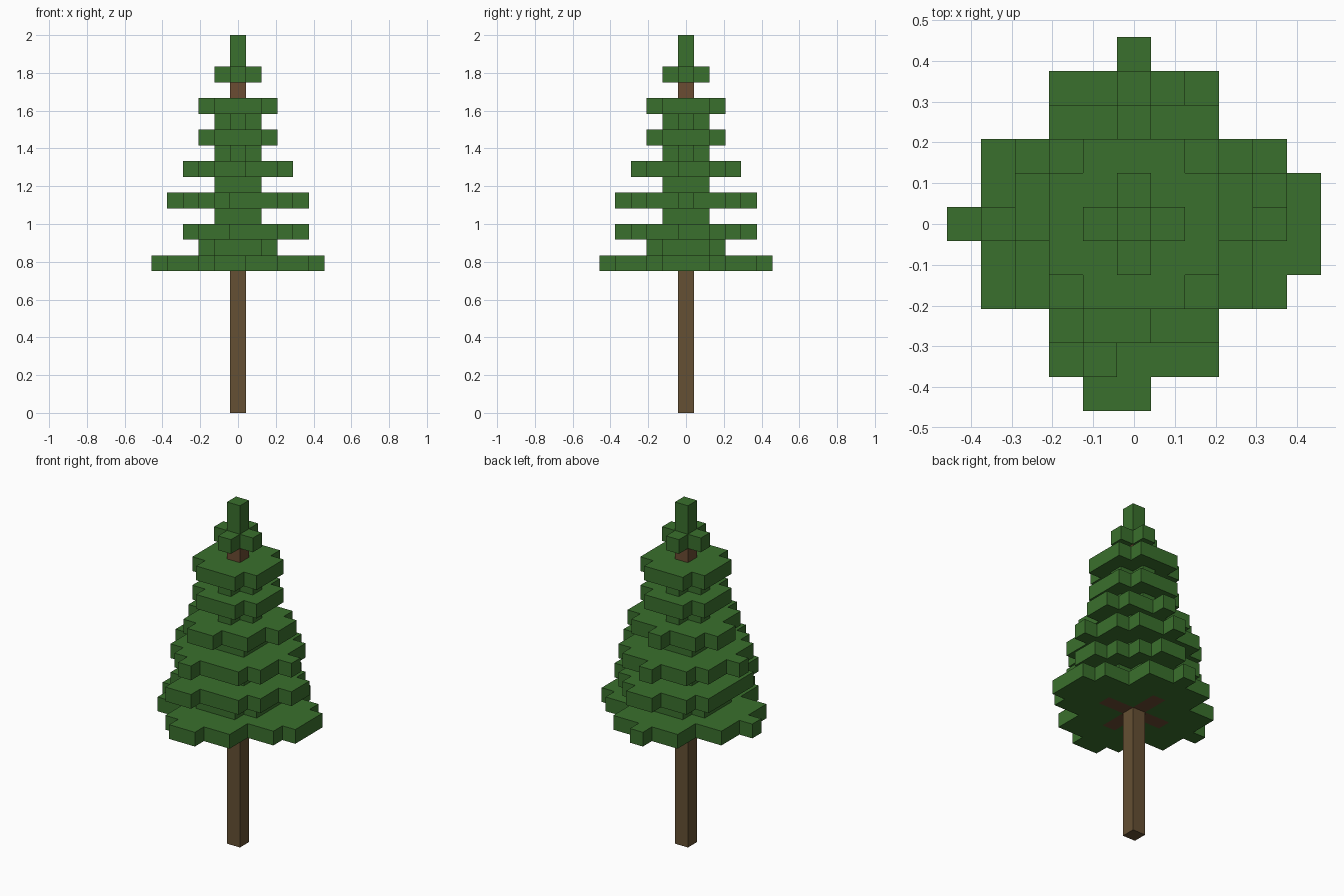
import bpy
import bmesh
from mathutils import Vector

if "Cube" in bpy.data.objects:
    bpy.data.objects.remove(bpy.data.objects["Cube"], do_unlink=True)

CELL = 2 / 24


def material(name, rgb):
    m = bpy.data.materials.new(name)
    m.use_nodes = True
    colour = (*rgb, 1)
    m.diffuse_color = colour
    bsdf = m.node_tree.nodes["Principled BSDF"]
    bsdf.inputs["Base Color"].default_value = colour
    bsdf.inputs["Roughness"].default_value = 0.9
    return m


leaf = material("leaf green", (0.042, 0.16, 0.026))
bark = material("bark brown", (0.13, 0.08, 0.033))
wood = material("branch brown", (0.145, 0.072, 0.032))


def blocks(layer, *rects):
    """Grid cells covered by rectangles (x0, x1, y0, y1) on one layer."""
    return {(x, y, layer) for x0, x1, y0, y1 in rects
            for x in range(x0, x1 + 1) for y in range(y0, y1 + 1)}


SQUARE = ((-1, 1, -1, 1),)
PLUS = ((-1, 1, 0, 0), (0, 0, -1, 1))
ROUND = ((-2, 2, -1, 1), (-1, 1, -2, 2))
WIDE = ((-3, 3, -2, 2), (-2, 2, -3, 3))

# Foliage tiers, from the lowest skirt to the tip
tiers = {
    9: ((-4, 4, -2, 2), (-2, 2, -4, 4), (-5, 5, 0, 0), (5, 5, -1, 1),
        (0, 0, 5, 5), (-1, 0, -5, -5)),
    10: ROUND,
    11: WIDE + ((4, 4, 0, 1), (0, 1, 4, 4), (-2, -1, -4, -4)),
    12: SQUARE,
    13: WIDE + ((-4, 4, 0, 0), (0, 0, 4, 4), (-1, -1, -4, -4)),
    14: SQUARE,
    15: ((-2, 2, -2, 2), (-3, 3, 0, 1), (0, 0, 3, 3), (-1, 0, -3, -3)),
    16: PLUS,
    17: ROUND,
    18: PLUS,
    19: ROUND,
    21: PLUS,
    22: ((0, 0, 0, 0),),
    23: ((0, 0, 0, 0),),
}

# Wood: bare trunk, its core inside the crown, and crossed low branches
trunk = {(0, 0, k) for k in range(9)}
core = {(0, 0, k) for k in range(9, 21)}
branches = blocks(9, (-2, 2, 0, 0), (0, 0, -2, 2)) - core
parts = [("trunk", trunk, bark), ("trunk_core", core, wood),
         ("low_branches", branches, wood)]
timber = trunk | core | branches
for k, rects in tiers.items():
    parts.append((f"foliage_tier_{k - 8}", blocks(k, *rects) - timber, leaf))
solid = set().union(*(cells for _, cells, _ in parts))


def build(name, cells, mat):
    """Mesh the exposed sides of the cells and merge coplanar faces."""
    bm = bmesh.new()
    for cell in cells:
        centre = Vector(cell) + Vector((0, 0, 0.5))
        for axis in range(3):
            for sign in (-1, 1):
                near = list(cell)
                near[axis] += sign
                if tuple(near) in solid:
                    continue
                n, u, v = Vector(), Vector(), Vector()
                n[axis] = sign / 2
                u[(axis + 1) % 3] = 0.5
                v[(axis + 2) % 3] = sign / 2
                corners = (-u - v, u - v, u + v, v - u)
                bm.faces.new([bm.verts.new((centre + n + c) * CELL)
                              for c in corners])
    if bm.faces:
        bmesh.ops.remove_doubles(bm, verts=bm.verts, dist=CELL / 100)
        bmesh.ops.dissolve_limit(bm, angle_limit=0.01, verts=bm.verts,
                                 edges=bm.edges)
        mesh = bpy.data.meshes.new(name)
        bm.to_mesh(mesh)
        mesh.materials.append(mat)
        bpy.context.collection.objects.link(bpy.data.objects.new(name, mesh))
    bm.free()


for part in parts:
    build(*part)
